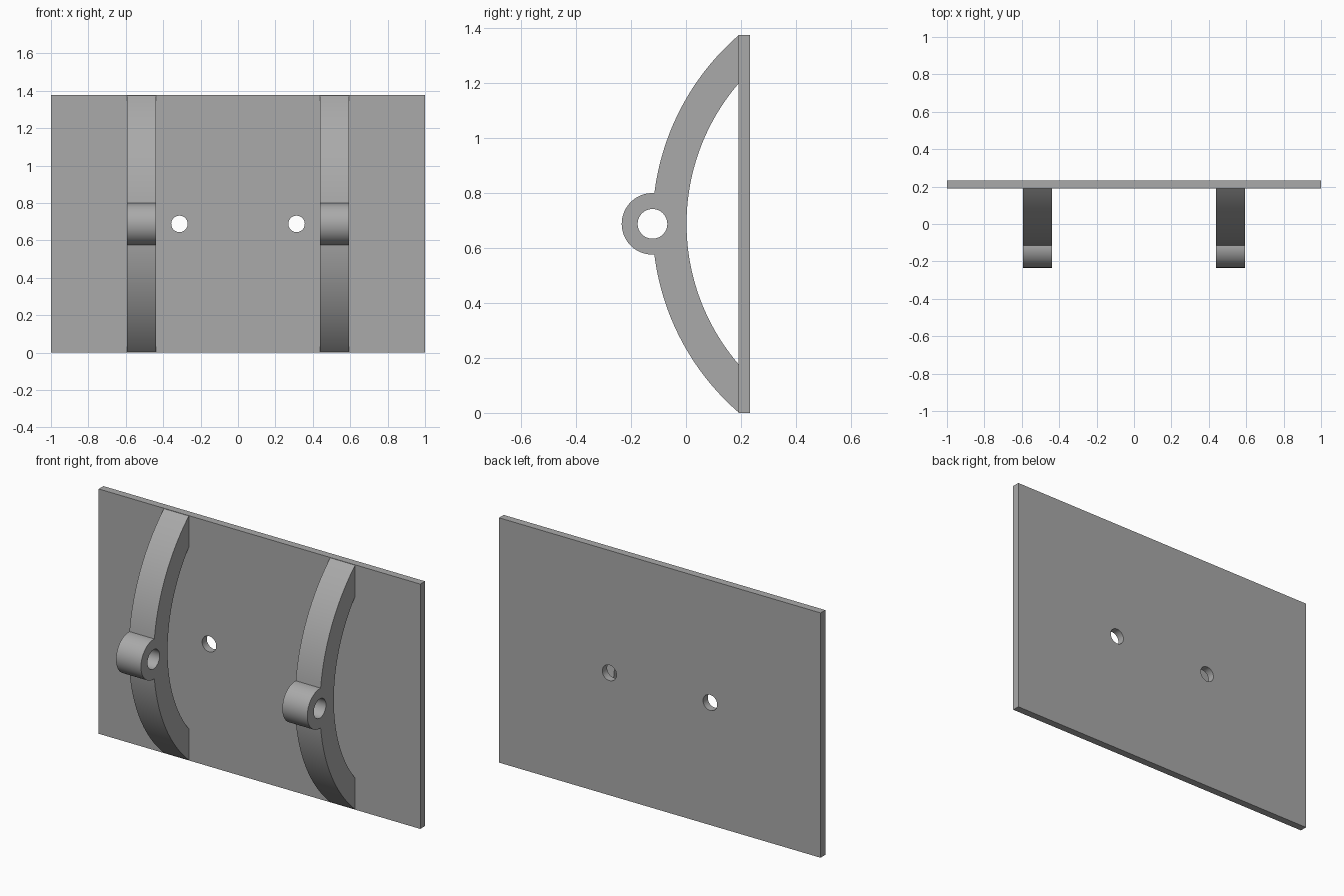
import bpy
import math
from mathutils import Matrix, Vector

cube = bpy.data.objects.get("Cube")
if cube:
    bpy.data.objects.remove(cube, do_unlink=True)

grey = bpy.data.materials.new("plain grey")
grey.use_nodes = True
color = (0.4, 0.4, 0.4, 1)
grey.diffuse_color = color
grey.node_tree.nodes["Principled BSDF"].inputs["Base Color"].default_value = color

HEIGHT = 1.376
MID = HEIGHT / 2
PLATE_FRONT, PLATE_BACK = 0.191, 0.233


def arc(center, radius, start, end, steps):
    """Points along a circular arc."""
    angles = [start + (end - start) * i / steps for i in range(steps + 1)]
    return [(center[0] + radius * math.cos(a), center[1] + radius * math.sin(a)) for a in angles]


def circle(center, radius, steps=48):
    return arc(center, radius, 0, math.tau, steps)[:-1]


def extruded(name, outlines, thickness, matrix):
    """Solid from a flat outline; later outlines become holes."""
    curve = bpy.data.curves.new(name, "CURVE")
    curve.dimensions = "2D"
    curve.fill_mode = "BOTH"
    curve.extrude = thickness / 2
    for points in outlines:
        spline = curve.splines.new("POLY")
        spline.points.add(len(points) - 1)
        for target, (u, v) in zip(spline.points, points):
            target.co = (u, v, 0, 1)
        spline.use_cyclic_u = True
    obj = bpy.data.objects.new(name, curve)
    bpy.context.collection.objects.link(obj)
    bpy.ops.object.select_all(action="DESELECT")
    obj.select_set(True)
    bpy.context.view_layer.objects.active = obj
    bpy.ops.object.convert(target="MESH")
    obj = bpy.context.view_layer.objects.active
    obj.data.transform(matrix)
    # Weld the caps to the walls
    bpy.ops.object.mode_set(mode="EDIT")
    bpy.ops.mesh.select_all(action="SELECT")
    bpy.ops.mesh.remove_doubles(threshold=0.0001)
    bpy.ops.mesh.normals_make_consistent(inside=False)
    bpy.ops.object.mode_set(mode="OBJECT")
    obj.data.materials.clear()
    obj.data.materials.append(grey)
    bpy.ops.object.shade_smooth_by_angle(angle=math.radians(30))
    return obj


# Back plate with two screw holes
plate_outline = [(-1, 0), (1, 0), (1, HEIGHT), (-1, HEIGHT)]
screw_holes = [circle((x, MID), 0.044) for x in (-0.313, 0.313)]
plate_pose = (Matrix.Translation((0, (PLATE_FRONT + PLATE_BACK) / 2, 0))
              @ Matrix.Rotation(math.pi / 2, 4, "X"))
extruded("back_plate", [plate_outline, *screw_holes], PLATE_BACK - PLATE_FRONT, plate_pose)

# Bowed bracket profile: concentric arcs with a round eye at the apex
bow = (0.786, MID)
outer, inner, eye = 0.908, 0.784, 0.112
eye_center = (bow[0] - outer, MID)
reach = bow[0] - PLATE_FRONT
outer_end, inner_end = math.acos(reach / outer), math.acos(reach / inner)
join = 2 * math.asin(eye / (2 * outer))
eye_join = math.pi / 2 - join / 2
pi = math.pi
profile = (arc(bow, outer, pi - outer_end, pi - join, 40)
           + arc(eye_center, eye, eye_join, math.tau - eye_join, 40)[1:-1]
           + arc(bow, outer, pi + join, pi + outer_end, 40)
           + arc(bow, inner, pi + inner_end, pi - inner_end, 64))
eye_hole = circle(eye_center, 0.054)

# Profile plane is turned to y-z, thickness along x
turn = Matrix(((0, 0, 1, 0), (1, 0, 0, 0), (0, 1, 0, 0), (0, 0, 0, 1)))
for side, x in (("right", -0.517), ("left", 0.517)):
    pose = Matrix.Translation(Vector((x, 0, 0))) @ turn
    extruded(side + "_bracket", [profile, eye_hole], 0.155, pose)
